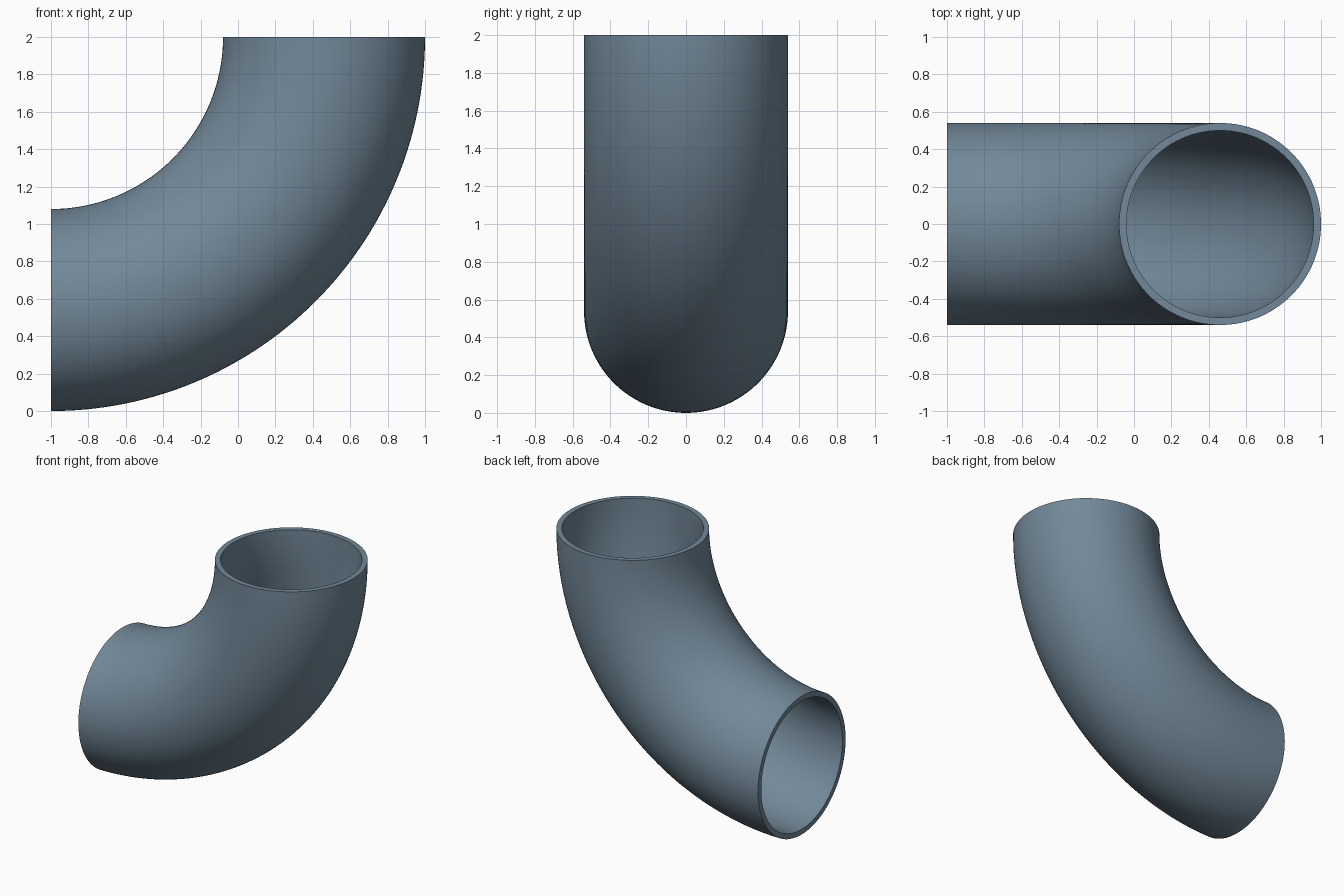
import bpy, bmesh
from math import sin, cos, pi, radians

if "Cube" in bpy.data.objects:
    bpy.data.objects.remove(bpy.data.objects["Cube"])

BEND = 1.46      # centreline radius of the bend
OUTER = 0.54     # outer pipe radius
INNER = 0.50     # bore radius
SIDES = 128      # segments around the pipe
STEPS = 64       # segments along the bend

bm = bmesh.new()

# one ring of vertices around the pipe, at an angle along the bend
def ring(radius, bend_angle):
    verts = []
    for i in range(SIDES):
        a = 2 * pi * i / SIDES
        d = BEND + radius * cos(a)
        verts.append(bm.verts.new((-1 + d * sin(bend_angle), radius * sin(a),
                                   2 - d * cos(bend_angle))))
    return verts

def bridge(a, b):
    for i in range(SIDES):
        j = (i + 1) % SIDES
        bm.faces.new((a[i], a[j], b[j], b[i]))

# outer wall runs forward, bore runs back; closing the loop makes both rims
angles = [radians(90) * s / STEPS for s in range(STEPS + 1)]
rings = [ring(OUTER, t) for t in angles] + [ring(INNER, t) for t in reversed(angles)]
for k in range(len(rings)):
    bridge(rings[k - 1], rings[k])
bmesh.ops.recalc_face_normals(bm, faces=bm.faces[:])

mesh = bpy.data.meshes.new("pipe_elbow")
bm.to_mesh(mesh)
bm.free()
elbow = bpy.data.objects.new("pipe_elbow", mesh)
bpy.context.collection.objects.link(elbow)

# blue-grey steel
steel = bpy.data.materials.new("blue_grey_steel")
steel.diffuse_color = (0.168, 0.247, 0.317, 1)
steel.use_nodes = True
steel.node_tree.nodes["Principled BSDF"].inputs["Base Color"].default_value = steel.diffuse_color
mesh.materials.append(steel)

# smooth walls with crisp rims
bpy.context.view_layer.objects.active = elbow
elbow.select_set(True)
bpy.ops.object.shade_smooth_by_angle(angle=radians(30))
